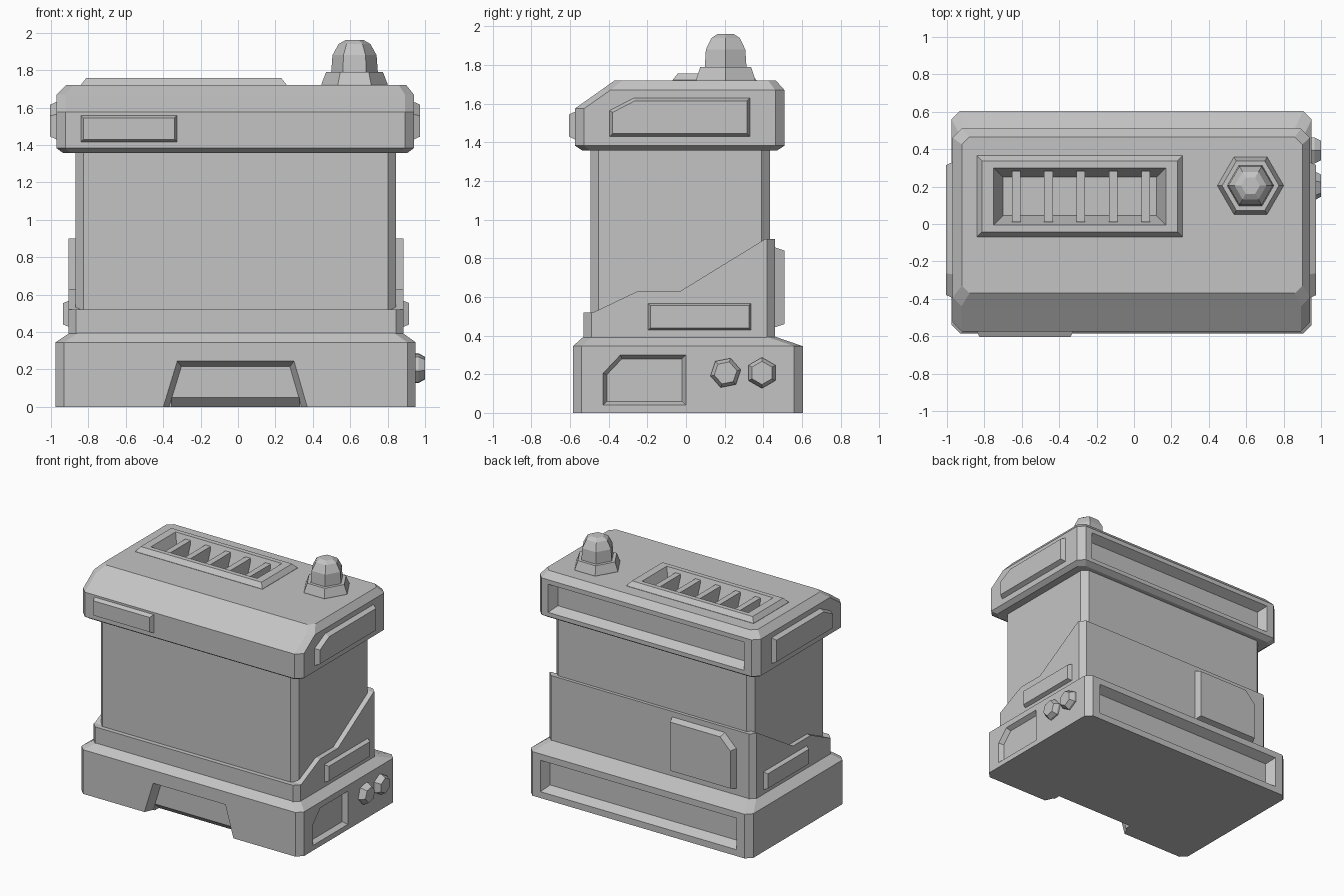
import bpy, bmesh, math
from mathutils import Vector

cube = bpy.data.objects.get("Cube")
if cube:
    bpy.data.objects.remove(cube, do_unlink=True)

grey = bpy.data.materials.new("plain_grey")
grey.use_nodes = True
grey.diffuse_color = (0.55, 0.55, 0.55, 1)
grey.node_tree.nodes["Principled BSDF"].inputs["Base Color"].default_value = grey.diffuse_color


def rect(u0, u1, v0, v1, c=0.0):
    """Rectangle outline, with cut corners when c is set."""
    if not c:
        return [(u0, v0), (u1, v0), (u1, v1), (u0, v1)]
    return [(u0 + c, v0), (u1 - c, v0), (u1, v0 + c), (u1, v1 - c),
            (u1 - c, v1), (u0 + c, v1), (u0, v1 - c), (u0, v0 + c)]


def ngon(u, v, r, turn=0.0, n=6):
    return [(u + r * math.cos(turn + math.tau * i / n),
             v + r * math.sin(turn + math.tau * i / n)) for i in range(n)]


def inset(pts, d):
    """Move each edge of a counter-clockwise outline inward by d."""
    p = [Vector(q) for q in pts]
    out = []
    for i, q in enumerate(p):
        a = (q - p[i - 1]).normalized()
        b = (p[(i + 1) % len(p)] - q).normalized()
        na, nb = Vector((-a.y, a.x)), Vector((-b.y, b.x))
        out.append(tuple(q + (na + nb) * d / (1 + na.dot(nb))))
    return out


def solid(name, axis, rings, bevel=0.0):
    """Loft outlines placed at steps along an axis; optionally cut upright edges."""
    place = {"x": lambda u, v, w: (w, u, v),
             "y": lambda u, v, w: (u, w, v),
             "z": lambda u, v, w: (u, v, w)}[axis]
    bm = bmesh.new()
    loops = [[bm.verts.new(place(u, v, w)) for u, v in pts] for w, pts in rings]
    n = len(loops[0])
    for lo, hi in zip(loops, loops[1:]):
        for i in range(n):
            j = (i + 1) % n
            bm.faces.new((lo[i], lo[j], hi[j], hi[i]))
    bm.faces.new(loops[0][::-1])
    bm.faces.new(loops[-1])
    bmesh.ops.recalc_face_normals(bm, faces=bm.faces)
    if bevel:
        upright = [e for e in bm.edges
                   if (e.verts[0].co - e.verts[1].co).xy.length < 1e-5]
        bmesh.ops.bevel(bm, geom=upright, offset=bevel, segments=1,
                        affect='EDGES', profile=0.5)
    mesh = bpy.data.meshes.new(name)
    bm.to_mesh(mesh)
    bm.free()
    mesh.materials.append(grey)
    ob = bpy.data.objects.new(name, mesh)
    bpy.context.collection.objects.link(ob)
    return ob


def plate(name, axis, pts, start, end, edge):
    """Raised plate with a sloped rim."""
    return solid(name, axis, [(start, pts), (end, inset(pts, edge))])


def carve(targets, cutter):
    """Subtract the cutter from each target, then drop it."""
    cutter.hide_render = True
    for ob in targets:
        mod = ob.modifiers.new("cut", 'BOOLEAN')
        mod.object = cutter
        mod.solver = 'EXACT'
        deps = bpy.context.evaluated_depsgraph_get()
        deps.update()
        mesh = bpy.data.meshes.new_from_object(ob.evaluated_get(deps))
        ob.modifiers.clear()
        ob.data = mesh
    bpy.data.objects.remove(cutter, do_unlink=True)


# Foot of the machine, with sloped shoulders
foot = rect(-0.975, 0.95, -0.585, 0.605, 0.045)
base = solid("base", "z", [(0, foot), (0.345, foot),
                           (0.395, rect(-0.9, 0.88, -0.53, 0.46, 0.045))])

# Main body
shell = rect(-0.87, 0.845, -0.495, 0.435, 0.043)
solid("body", "z", [(0.39, shell), (1.37, shell)])

# Stepped collar, low in front and high at the back
step = [(-0.53, 0.385), (0.46, 0.385), (0.46, 0.9), (0.41, 0.9),
        (-0.03, 0.63), (-0.25, 0.63), (-0.48, 0.52), (-0.53, 0.52)]
solid("collar", "x", [(-0.905, step), (0.885, step)], bevel=0.04)

# Lid with a sloped front
lid = solid("lid", "z", [
    (1.357, rect(-0.935, 0.905, -0.535, 0.47, 0.04)),
    (1.383, rect(-0.97, 0.94, -0.575, 0.51, 0.048)),
    (1.575, rect(-0.97, 0.94, -0.575, 0.51, 0.048)),
    (1.67, rect(-0.97, 0.94, -0.44, 0.51, 0.048)),
    (1.72, rect(-0.92, 0.9, -0.37, 0.465, 0.04))])

# Long recesses in the back of base and lid
for ob, back, low, high in ((base, 0.605, 0.05, 0.295), (lid, 0.51, 1.415, 1.635)):
    hole = rect(-0.86, 0.835, low, high)
    carve([ob], solid("recess_cutter", "y", [(back - 0.07, inset(hole, 0.035)),
                                             (back + 0.02, inset(hole, -0.01))]))

# Toe notch in the front of the base
notch = [(-0.415, -0.05), (0.385, -0.05), (0.3, 0.245), (-0.325, 0.245)]
carve([base], solid("notch_cutter", "y", [(-0.595, inset(notch, -0.004)),
                                          (-0.52, inset(notch, 0.03))]))
under = [(-0.6, -0.02), (-0.45, -0.02), (-0.52, 0.05), (-0.6, 0.05)]
carve([base], solid("notch_edge_cutter", "x", [(-0.355, under), (0.33, under)]))

# Cut-corner recess and two hexagonal knobs on the left side of the base
pocket = [(-0.43, 0.04), (0, 0.04), (0, 0.3), (-0.34, 0.3), (-0.43, 0.205)]
carve([base], solid("pocket_cutter", "x", [(0.915, inset(pocket, 0.02)),
                                           (0.96, inset(pocket, -0.005))]))
for i, (y, turn) in enumerate(((0.205, 0.2), (0.393, math.pi / 6))):
    solid(f"knob_{i + 1}", "x", [(0.94, ngon(y, 0.207, 0.08, turn)),
                                 (0.965, ngon(y, 0.207, 0.08, turn)),
                                 (1.0, ngon(y, 0.207, 0.06, turn))])

# Plates on both sides of lid and collar
lid_panel = [(-0.405, 1.42), (0.34, 1.42), (0.34, 1.64), (-0.27, 1.64), (-0.405, 1.57)]
collar_panel = rect(-0.205, 0.345, 0.42, 0.575)
for side, wall, skin in (("left", 0.94, 0.885), ("right", -0.97, -0.905)):
    out = 1 if wall > 0 else -1
    plate(f"lid_panel_{side}", "x", lid_panel, wall - 0.02 * out, wall + 0.034 * out, 0.025)
    plate(f"collar_panel_{side}", "x", collar_panel, skin - 0.02 * out, skin + 0.03 * out, 0.02)

# Plate on the lid front and cut-corner plate on the collar back
plate("lid_front_plate", "y", rect(-0.848, -0.318, 1.408, 1.566), -0.56, -0.605, 0.022)
hatch = [(-0.76, 0.44), (-0.2, 0.44), (-0.2, 0.86), (-0.66, 0.86), (-0.76, 0.76)]
plate("back_hatch", "y", hatch, 0.45, 0.51, 0.02)

# Raised vent with a sunken opening and fins
rim = rect(-0.84, 0.26, -0.07, 0.365)
vent = solid("vent_frame", "z", [(1.69, rim), (1.722, rim), (1.757, inset(rim, 0.028))])
mouth = rect(-0.75, 0.17, -0.005, 0.3)
carve([lid, vent], solid("vent_cutter", "z", [(1.63, inset(mouth, 0.05)),
                                              (1.77, inset(mouth, -0.005))]))
for i in range(5):
    x = -0.63 + 0.173 * i
    blade = rect(0.01, 0.283, 1.61, 1.735)
    solid(f"vent_fin_{i + 1}", "x", [(x - 0.023, blade), (x + 0.023, blade)])

# Hexagonal warning lamp
bx, by = 0.623, 0.205
solid("lamp_base", "z", [(z, ngon(bx, by, r)) for z, r in
                         ((1.70, 0.178), (1.725, 0.177), (1.79, 0.152))])
solid("lamp_dome", "z", [(z, ngon(bx, by, r)) for z, r in
                         ((1.77, 0.126), (1.88, 0.118), (1.94, 0.085), (1.96, 0.05))])
